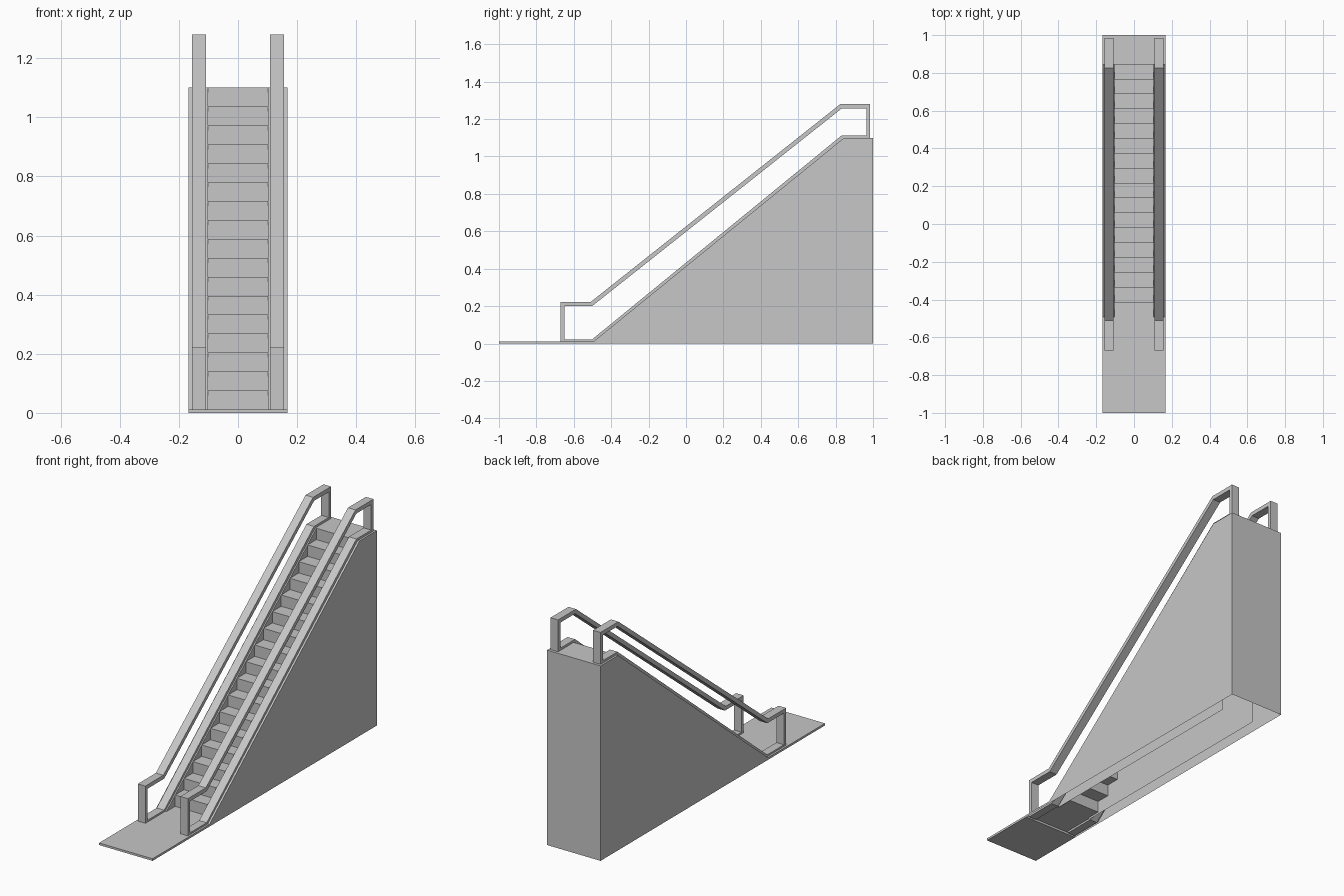
import bpy
import bmesh

cube = bpy.data.objects.get("Cube")
if cube:
    bpy.data.objects.remove(cube, do_unlink=True)

grey = bpy.data.materials.new("plain grey")
grey.use_nodes = True
colour = (0.57, 0.57, 0.57, 1)
grey.diffuse_color = colour
grey.node_tree.nodes["Principled BSDF"].inputs["Base Color"].default_value = colour

# Main dimensions
HALF = 0.167         # outer half width
STEP_HALF = 0.102    # half width of the stairs
FLOOR, TOP = 0.012, 1.1
START, END = -0.493, 0.845
STEPS = 17
SEAM = -0.68         # where the entry plate meets the housing


def finish(name, bm):
    bmesh.ops.remove_doubles(bm, verts=bm.verts, dist=0.0001)
    mesh = bpy.data.meshes.new(name)
    bm.to_mesh(mesh)
    bm.free()
    mesh.materials.append(grey)
    obj = bpy.data.objects.new(name, mesh)
    bpy.context.collection.objects.link(obj)
    return obj


def panel(bm, profile, x, outward):
    """Flat upright sheet from a clockwise (y, z) profile."""
    face = bm.faces.new([bm.verts.new((x, y, z)) for y, z in profile])
    face.normal_update()
    if face.normal.x * outward < 0:
        face.normal_flip()


def ribbon(bm, profile, x0, x1):
    """Strip following a (y, z) path, spanning x0 to x1."""
    rows = [[bm.verts.new((x, y, z)) for x in (x0, x1)] for y, z in profile]
    for a, b in zip(rows, rows[1:]):
        bm.faces.new((a[0], a[1], b[1], b[0]))


# Entry plate
bm = bmesh.new()
bmesh.ops.create_cube(bm, size=1)
for v in bm.verts:
    v.co.x *= 2 * HALF
    v.co.y = -1 if v.co.y < 0 else SEAM
    v.co.z = 0 if v.co.z < 0 else FLOOR
finish("entry_plate", bm)

# Hollow housing, open underneath: outer walls, inner walls, sloped ledges
bm = bmesh.new()
outer = [(SEAM, 0), (SEAM, FLOOR), (START, FLOOR), (END, TOP), (1, TOP), (1, 0)]
inner = [(START, 0), (START, FLOOR), (END, TOP), (END, 0)]
for side in (-1, 1):
    panel(bm, outer, side * HALF, side)
    panel(bm, inner, side * STEP_HALF, -side)
    x0, x1 = sorted((side * STEP_HALF, side * HALF))
    ribbon(bm, [(START, FLOOR), (END, TOP)], x0, x1)
ribbon(bm, [(SEAM, FLOOR), (START, FLOOR)], -HALF, HALF)
ribbon(bm, [(END, TOP), (1, TOP), (1, 0)], -HALF, HALF)
finish("housing", bm)

# Stairs: one folded strip, each tread followed by a riser
tread = (END - START) / STEPS
rise = (TOP - FLOOR) / STEPS
path = [(START, FLOOR)]
for i in range(STEPS):
    y = START + (i + 1) * tread
    path += [(y, FLOOR + i * rise), (y, FLOOR + (i + 1) * rise)]
bm = bmesh.new()
ribbon(bm, path, -STEP_HALF, STEP_HALF)
finish("stairs", bm)

# Handrails: closed loop frames, the lower bar half sunk in the ledge
rail_out = [(-0.67, 0.001), (-0.67, 0.222), (-0.51, 0.222),
            (0.825, 1.28), (0.985, 1.28), (0.985, 1.09), (0.84, 1.09), (-0.488, 0.001)]
rail_in = [(-0.65, 0.022), (-0.65, 0.2), (-0.502, 0.2),
           (0.833, 1.257), (0.965, 1.257), (0.965, 1.113), (0.833, 1.113), (-0.502, 0.022)]
for side, label in ((-1, "right"), (1, "left")):
    bm = bmesh.new()
    x0, x1 = side * 0.109, side * 0.156
    loops = [[bm.verts.new((x, y, z)) for y, z in ring]
             for x, ring in ((x0, rail_out), (x1, rail_out), (x1, rail_in), (x0, rail_in))]
    count = len(rail_out)
    for k in range(4):
        a, b = loops[k], loops[(k + 1) % 4]
        for i in range(count):
            j = (i + 1) % count
            bm.faces.new((a[i], a[j], b[j], b[i]))
    bmesh.ops.recalc_face_normals(bm, faces=bm.faces)
    finish(label + "_handrail", bm)
